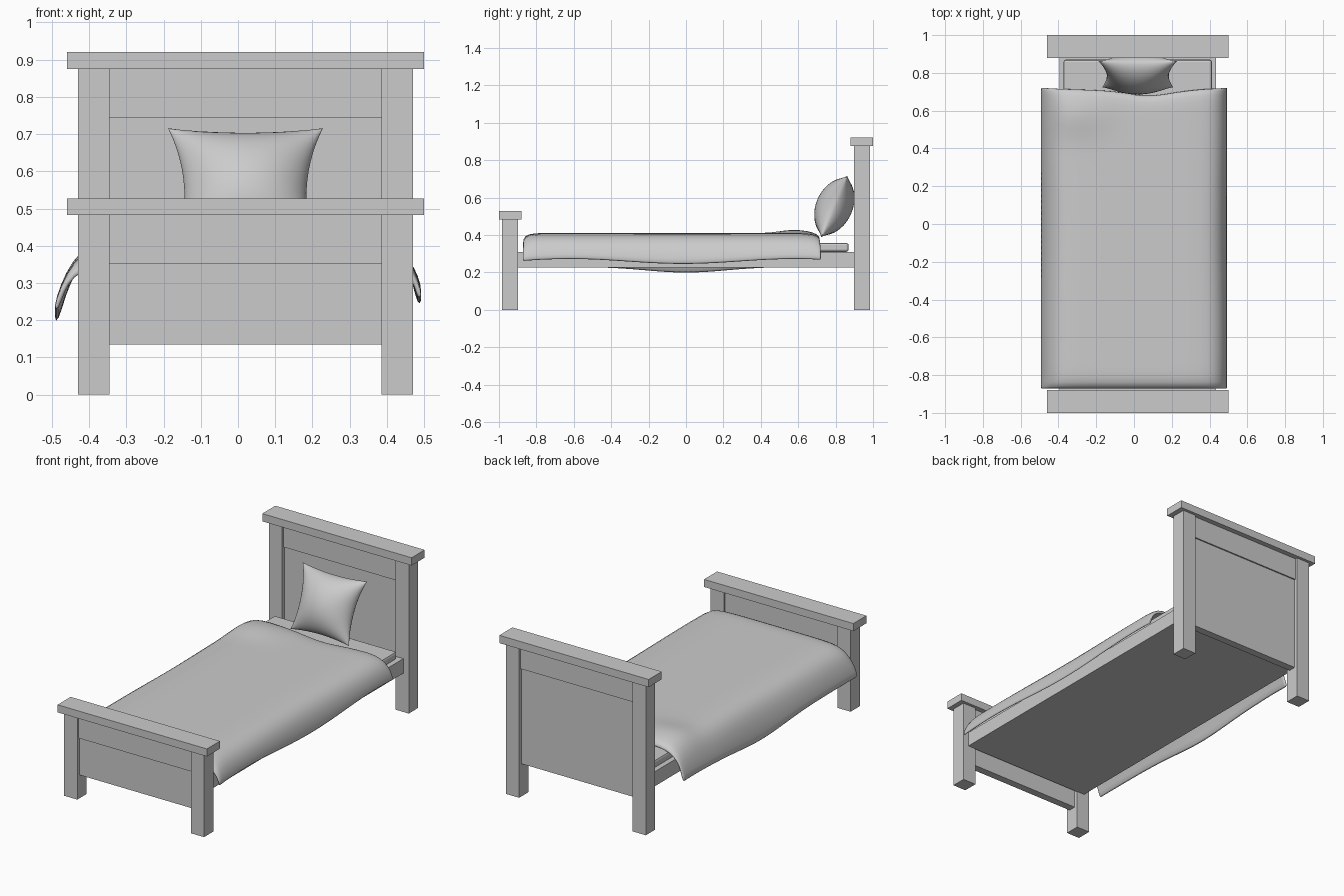
import bpy, bmesh, math
from mathutils import Matrix

if "Cube" in bpy.data.objects:
    bpy.data.objects.remove(bpy.data.objects["Cube"])

CX = 0.02  # centre line of the wooden frame


def box(name, x, y, z, bevel=0.0):
    bm = bmesh.new()
    bmesh.ops.create_cube(bm, size=1)
    for v in bm.verts:
        for i, (a, b) in enumerate((x, y, z)):
            v.co[i] = a if v.co[i] < 0 else b
    ob = finish(name, bm)
    if bevel:
        m = ob.modifiers.new("bevel", 'BEVEL')
        m.width, m.segments = bevel, 2
    return ob


def finish(name, bm):
    me = bpy.data.meshes.new(name)
    bm.to_mesh(me)
    bm.free()
    ob = bpy.data.objects.new(name, me)
    bpy.context.collection.objects.link(ob)
    return ob


def grid(bm, rows):
    for a, b in zip(rows, rows[1:]):
        for i in range(len(a) - 1):
            bm.faces.new((a[i], a[i + 1], b[i + 1], b[i]))


def smooth(ob):
    for p in ob.data.polygons:
        p.use_smooth = True


# Headboard and footboard: posts, cap, top rail and inset panel
def board(name, yc, top, cap_top, rail_low, panel_low):
    for side, label in ((-1, "left"), (1, "right")):
        xs = sorted((CX + side * 0.365, CX + side * 0.45))
        box(f"{name}_{label}_post", xs, (yc - 0.043, yc + 0.043), (0, top))
    box(f"{name}_cap", (CX - 0.48, CX + 0.48), (yc - 0.06, yc + 0.06), (top, cap_top))
    box(f"{name}_rail", (CX - 0.365, CX + 0.365), (yc - 0.03, yc + 0.03), (rail_low, top))
    box(f"{name}_panel", (CX - 0.365, CX + 0.365), (yc - 0.022, yc + 0.022), (panel_low, rail_low))


board("headboard", 0.94, 0.875, 0.92, 0.745, 0.19)
board("footboard", -0.94, 0.483, 0.527, 0.352, 0.135)

# Bed base and mattress
box("bed_base", (CX - 0.415, CX + 0.415), (-0.9, 0.9), (0.225, 0.31))
box("mattress", (CX - 0.393, CX + 0.393), (-0.87, 0.87), (0.31, 0.357), 0.012)

# Duvet: cross-section swept along the bed, with wavy hanging sides
section = [(-0.497, 0.225), (-0.478, 0.29), (-0.445, 0.355), (-0.40, 0.392), (-0.34, 0.408),
           (-0.22, 0.41), (-0.1, 0.41), (0.0, 0.41), (0.1, 0.41), (0.22, 0.41), (0.36, 0.408),
           (0.42, 0.393), (0.462, 0.358), (0.485, 0.31), (0.496, 0.258)]
N = 26
bm = bmesh.new()
rows = []
for j in range(-1, N + 2):
    t = min(max(j / N, 0), 1)
    row = []
    for x, z in section:
        head = 0.705 - 0.035 * math.exp(-((x - 0.08) / 0.13) ** 2) + 0.05 * x * x
        y = -0.868 + t * (head + 0.868)
        drop = 0.41 - z
        if x < 0:
            drop *= 0.98 + 0.17 * math.exp(-(y / 0.3) ** 2)
        else:
            drop *= 1.0 - 0.09 * math.cos((y + 0.62) * 5.2)
        z = 0.41 - drop
        # puffed corner near the pillow
        z += 0.027 * math.exp(-((y - 0.58) / 0.1) ** 2 - ((x + 0.3) / 0.12) ** 2)
        # rolled ends
        flat = max(0, 1 - drop / 0.15)
        if j == -1:
            y, z = y - 0.006, z - 0.06 * flat
        elif j == 0:
            z -= 0.012 * flat
        elif j == N + 1:
            y, z = y + 0.006, z - 0.035 * flat
        elif j == N:
            z -= 0.008 * flat
        row.append(bm.verts.new((x, y, z)))
    rows.append(row)
grid(bm, rows)
bmesh.ops.recalc_face_normals(bm, faces=bm.faces)
if sum(f.normal.z for f in bm.faces) < 0:
    bmesh.ops.reverse_faces(bm, faces=bm.faces)
duvet = finish("duvet", bm)
smooth(duvet)
sol = duvet.modifiers.new("thickness", 'SOLIDIFY')
sol.thickness, sol.offset = 0.015, -1
sub = duvet.modifiers.new("soft", 'SUBSURF')
sub.levels = sub.render_levels = 1

# Pillow: two bulging sheets with pinched corners, leaning on the headboard
bm = bmesh.new()
M = 20
for sign in (1, -1):
    rows = []
    for j in range(M + 1):
        v = -math.cos(math.pi * j / M)
        row = []
        for i in range(M + 1):
            u = -math.cos(math.pi * i / M)
            x = u * (0.198 + 0.01 * v) * (1 - 0.17 * (1 - v * v))
            y = v * 0.178 * (1 - 0.09 * (1 - u * u))
            h = 0.098 * max(0, (1 - u * u) * (1 - v * v)) ** 0.6
            row.append(bm.verts.new((x, y, sign * h)))
        rows.append(row)
    grid(bm, rows)
bmesh.ops.remove_doubles(bm, verts=bm.verts, dist=0.0001)
bmesh.ops.recalc_face_normals(bm, faces=bm.faces)
pillow = finish("pillow", bm)
smooth(pillow)
pillow.matrix_world = Matrix.Translation((CX, 0.793, 0.552)) @ Matrix.Rotation(math.radians(67), 4, 'X')
